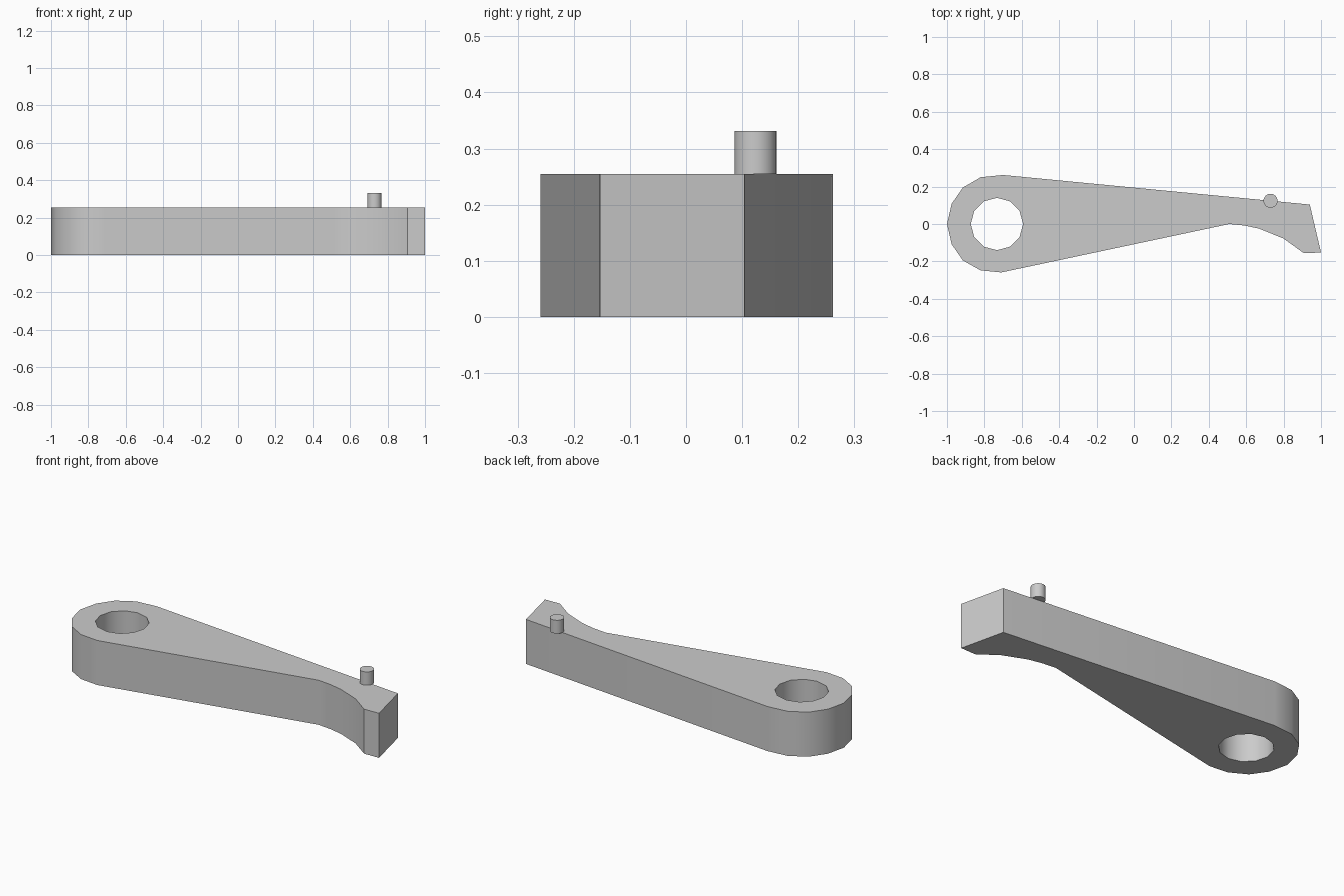
import bpy, bmesh
from math import cos, sin, radians, pi

cube = bpy.data.objects.get("Cube")
if cube:
    bpy.data.objects.remove(cube, do_unlink=True)

THICK = 0.255
GREY = (0.6, 0.6, 0.6, 1)

mat = bpy.data.materials.new("plain grey")
mat.use_nodes = True
mat.diffuse_color = GREY
mat.node_tree.nodes["Principled BSDF"].inputs["Base Color"].default_value = GREY


def circle(x, y, r, n):
    return [(x + r * cos(2 * pi * i / n), y + r * sin(2 * pi * i / n)) for i in range(n)]


def plate(name, loops, z0, z1):
    """Fill closed outlines (later ones become holes) and extrude upward."""
    bm = bmesh.new()
    for pts in loops:
        vs = [bm.verts.new((x, y, z0)) for x, y in pts]
        for a, b in zip(vs, vs[1:] + vs[:1]):
            bm.edges.new((a, b))
    bmesh.ops.triangle_fill(bm, edges=bm.edges[:], use_beauty=True, normal=(0, 0, 1))
    ext = bmesh.ops.extrude_face_region(bm, geom=bm.faces[:], use_keep_orig=True)
    for v in ext["geom"]:
        if isinstance(v, bmesh.types.BMVert):
            v.co.z = z1
    bmesh.ops.recalc_face_normals(bm, faces=bm.faces[:])
    me = bpy.data.meshes.new(name)
    bm.to_mesh(me)
    bm.free()
    me.materials.append(mat)
    ob = bpy.data.objects.new(name, me)
    bpy.context.collection.objects.link(ob)
    bpy.ops.object.select_all(action='DESELECT')
    ob.select_set(True)
    bpy.context.view_layer.objects.active = ob
    bpy.ops.object.shade_smooth_by_angle(angle=radians(33))
    return ob


# Lever arm: rounded hub end, straight taper, hooked tip with a concave underside
hub = [(-0.70, 0.262), (-0.82, 0.25), (-0.915, 0.195), (-0.975, 0.108), (-1, 0),
       (-0.975, -0.108), (-0.915, -0.195), (-0.82, -0.248), (-0.71, -0.259)]
hook = [(0.51, 0), (0.59, -0.008), (0.67, -0.025), (0.80, -0.078),
        (0.907, -0.155), (1, -0.153), (0.94, 0.104)]
plate("lever_arm", [hub + hook, circle(-0.733, 0, 0.14, 12)], 0, THICK)

# Small round pin standing on the back edge of the tip
plate("pin", [circle(0.73, 0.124, 0.0375, 24)], THICK, 0.331)
